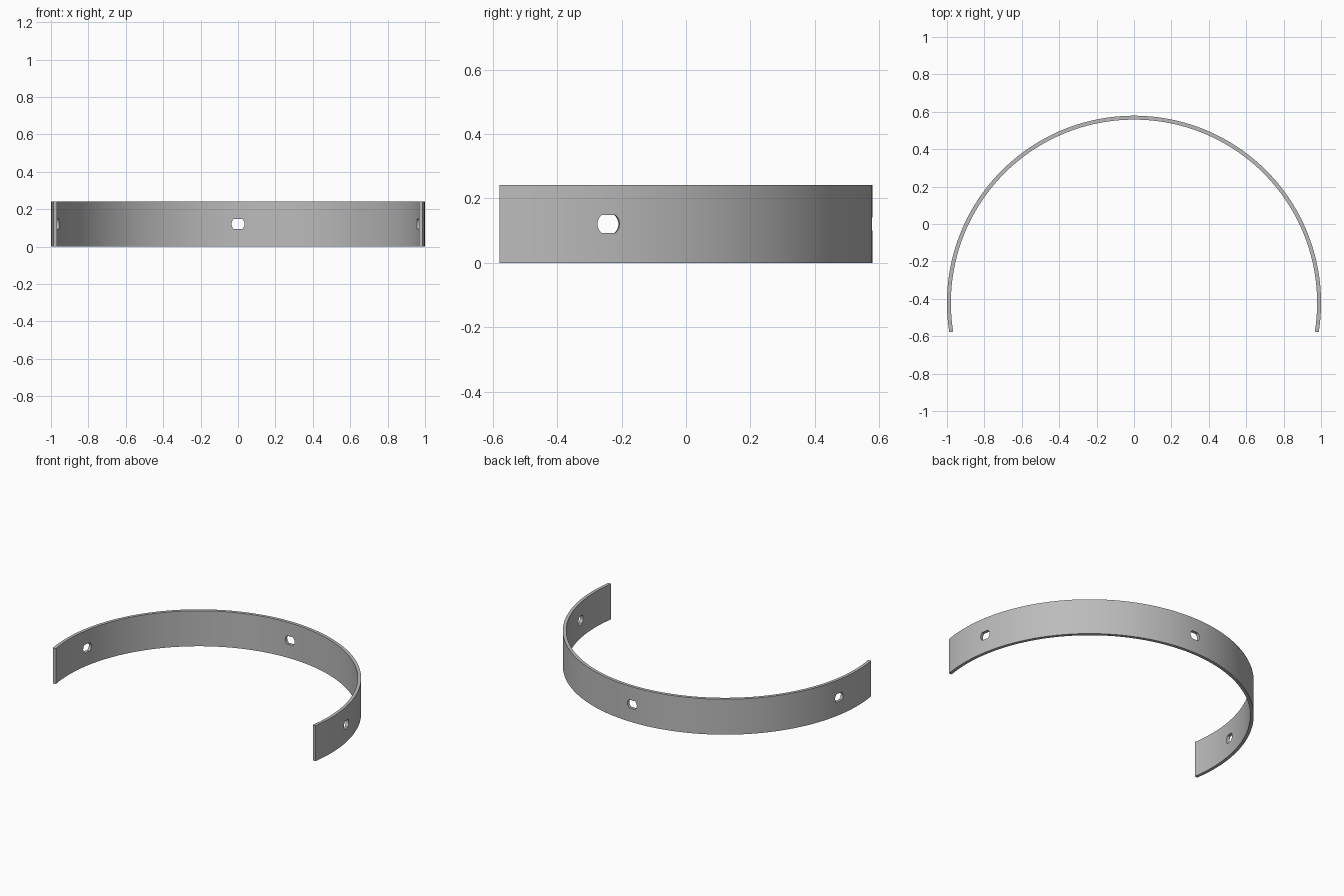
import bpy
import bmesh
from math import sin, cos, asin, pi, radians
from mathutils import Vector

if "Cube" in bpy.data.objects:
    bpy.data.objects.remove(bpy.data.objects["Cube"])

OUTER, INNER, HEIGHT = 1.0, 0.979, 0.241
CENTRE_Y = -0.421
END = asin(0.158)              # how far each end runs past the half circle
STEPS = 144
SLOT_RADIUS, SLOT_HALF_HEIGHT = 0.035, 0.028
SLOT_ANGLES = [radians(10.4), pi / 2, pi - radians(10.4)]


def polar(radius, angle, z, side=0.0):
    """Point on the band, with an optional offset along the tangent."""
    return Vector((radius * cos(angle) - side * sin(angle),
                   CENTRE_Y + radius * sin(angle) + side * cos(angle), z))


def loft(name, sections):
    """Closed solid through matching cross-sections."""
    bm = bmesh.new()
    rings = [[bm.verts.new(p) for p in s] for s in sections]
    n = len(rings[0])
    for a, b in zip(rings, rings[1:]):
        for i in range(n):
            j = (i + 1) % n
            bm.faces.new((a[i], a[j], b[j], b[i]))
    bm.faces.new(rings[0])
    bm.faces.new(rings[-1])
    bmesh.ops.recalc_face_normals(bm, faces=bm.faces)
    mesh = bpy.data.meshes.new(name)
    bm.to_mesh(mesh)
    bm.free()
    obj = bpy.data.objects.new(name, mesh)
    bpy.context.collection.objects.link(obj)
    return obj


# Grey metal
metal = bpy.data.materials.new("grey_metal")
metal.use_nodes = True
metal.diffuse_color = (0.5, 0.5, 0.5, 1)
metal.node_tree.nodes["Principled BSDF"].inputs["Base Color"].default_value = (0.5, 0.5, 0.5, 1)

# Curved band
angles = [-END + (pi + 2 * END) * i / STEPS for i in range(STEPS + 1)]
band = loft("curved_band", [[polar(INNER, a, 0), polar(OUTER, a, 0),
                             polar(OUTER, a, HEIGHT), polar(INNER, a, HEIGHT)]
                            for a in angles])
band.data.materials.append(metal)
bpy.context.view_layer.objects.active = band

# Slots: round sides with flat top and bottom
limit = asin(SLOT_HALF_HEIGHT / SLOT_RADIUS)
arc = [limit * (i / 5 - 1) for i in range(11)]
outline = [start + a for start in (0, pi) for a in arc]
for angle in SLOT_ANGLES:
    cutter = loft("slot_cutter", [[polar(r, angle, HEIGHT / 2 + SLOT_RADIUS * sin(t),
                                         SLOT_RADIUS * cos(t)) for t in outline]
                                  for r in (INNER - 0.1, OUTER + 0.1)])
    cutter.hide_render = True
    cut = band.modifiers.new("slot", 'BOOLEAN')
    cut.operation = 'DIFFERENCE'
    cut.solver = 'EXACT'
    cut.object = cutter
    bpy.ops.object.modifier_apply(modifier=cut.name)
    bpy.data.objects.remove(cutter)

# Smooth faces, sharp rims
for obj in bpy.context.selected_objects:
    obj.select_set(False)
band.select_set(True)
bpy.ops.object.shade_smooth_by_angle(angle=radians(30))
